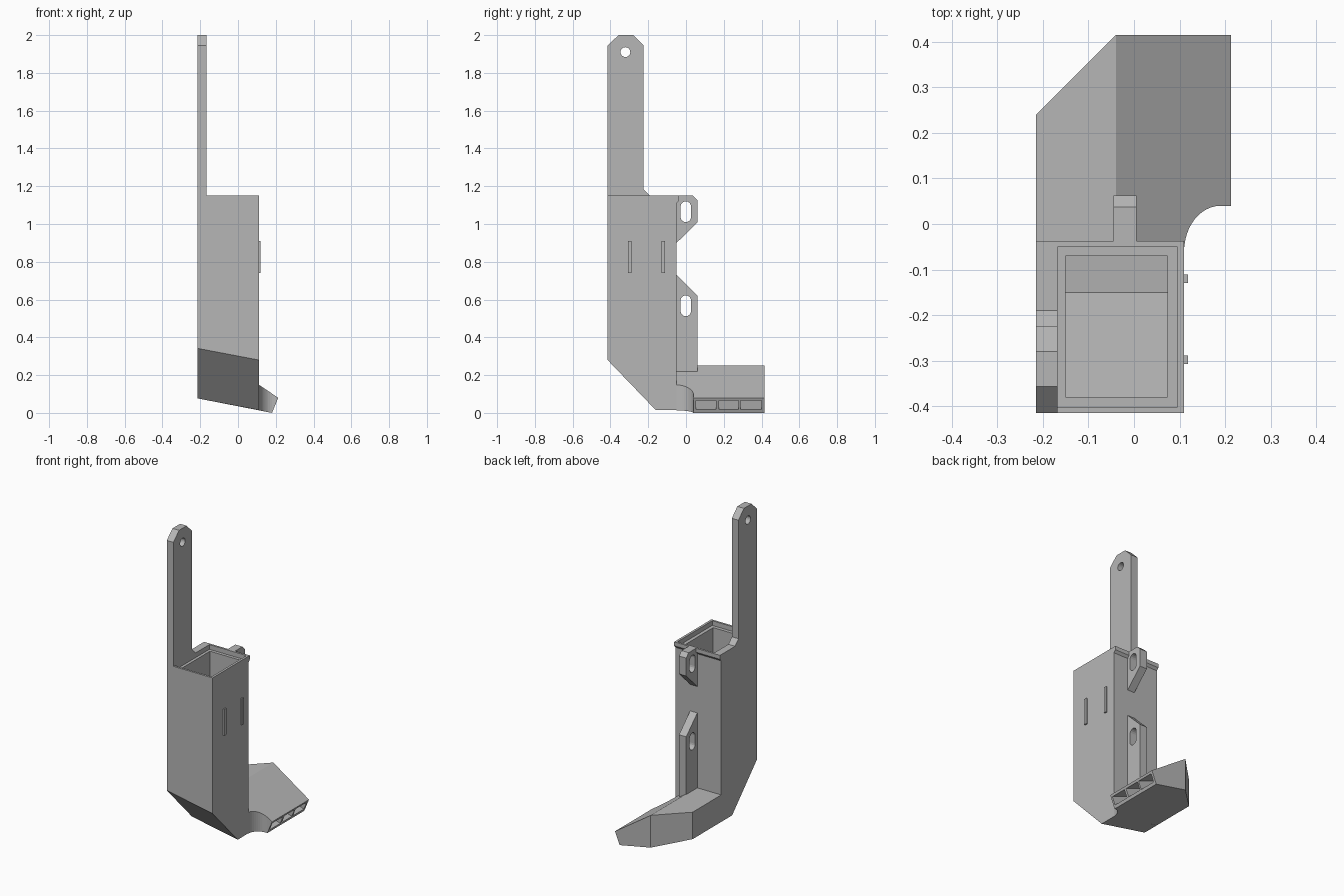
import bpy, bmesh, math
from mathutils import Vector

if "Cube" in bpy.data.objects:
    bpy.data.objects.remove(bpy.data.objects["Cube"], do_unlink=True)

grey = bpy.data.materials.new("plain grey")
grey.use_nodes = True
COLOUR = (0.47, 0.47, 0.47, 1)
grey.diffuse_color = COLOUR
grey.node_tree.nodes["Principled BSDF"].inputs["Base Color"].default_value = COLOUR


def prism(name, axis, outline, lo, hi, tilt=False):
    """Extrude a 2D outline along an axis; tilt leans the low end sideways."""
    place = {"x": lambda a, b, t: (t, a, b),
             "y": lambda a, b, t: (a, t, b),
             "z": lambda a, b, t: (a, b, t)}[axis]
    bm = bmesh.new()
    face = bm.faces.new([bm.verts.new(place(a, b, lo)) for a, b in outline])
    grown = bmesh.ops.extrude_face_region(bm, geom=[face])["geom"]
    moved = [v for v in grown if isinstance(v, bmesh.types.BMVert)]
    bmesh.ops.translate(bm, verts=moved, vec=Vector(place(0, 0, hi - lo)))
    if tilt:
        for v in bm.verts:
            if v.co.z < 0.5:
                v.co.z += 0.19 * (0.11 - v.co.x)
    bmesh.ops.recalc_face_normals(bm, faces=bm.faces)
    mesh = bpy.data.meshes.new(name)
    bm.to_mesh(mesh)
    bm.free()
    mesh.materials.append(grey)
    ob = bpy.data.objects.new(name, mesh)
    bpy.context.collection.objects.link(ob)
    return ob


def combine(ob, tool, operation="DIFFERENCE"):
    """Apply a boolean and discard the tool object."""
    mod = ob.modifiers.new("cut", "BOOLEAN")
    mod.operation, mod.solver, mod.object = operation, "EXACT", tool
    bpy.context.view_layer.update()
    graph = bpy.context.evaluated_depsgraph_get()
    result = bpy.data.meshes.new_from_object(ob.evaluated_get(graph))
    ob.modifiers.clear()
    ob.data = result
    bpy.data.objects.remove(tool, do_unlink=True)


def rect(a0, a1, b0, b1):
    return [(a0, b0), (a1, b0), (a1, b1), (a0, b1)]


def slot(cy, z0, z1, r, n=8):
    """Rounded upright slot outline."""
    top = [(cy + r * math.cos(math.pi * i / n), z1 - r + r * math.sin(math.pi * i / n))
           for i in range(n + 1)]
    low = [(cy - r * math.cos(math.pi * i / n), z0 + r - r * math.sin(math.pi * i / n))
           for i in range(n + 1)]
    return top + low


LEFT, RIGHT, FRONT, BACK, TOP = -0.215, 0.11, -0.415, -0.05, 1.15

# Hollow holder with a leaning, chamfered bottom
holder = prism("holder", "x", [(FRONT, TOP), (FRONT, 0.28), (-0.16, 0.015),
                               (BACK, 0.015), (BACK, 1.11), (-0.037, 1.125),
                               (-0.037, TOP)], LEFT, RIGHT, tilt=True)
combine(holder, prism("cavity", "x", [(-0.38, 1.3), (-0.38, 0.295), (-0.15, 0.055),
                                      (-0.07, 0.055), (-0.07, 1.3)],
                      -0.15, 0.073, tilt=True))
combine(holder, prism("rim_recess", "z", rect(-0.168, 0.095, -0.402, BACK), 1.12, 1.3))

# Tall strap with clipped top, small foot gusset and a hole
strap = prism("strap", "x", [(FRONT, TOP), (-0.19, TOP), (-0.225, 1.185), (-0.225, 1.945),
                             (-0.28, 2), (-0.357, 2), (FRONT, 1.945)], LEFT, -0.168)
hole = [(-0.321 + 0.026 * math.cos(math.tau * i / 24), 1.91 + 0.026 * math.sin(math.tau * i / 24))
        for i in range(24)]
combine(strap, prism("strap_hole", "x", hole, -0.3, 0))

# Foot: side profile trimmed by its plan outline with a concave corner
foot = prism("foot", "y", [(LEFT, 0.25), (-0.04, 0.25), (0.213, 0.08), (0.18, 0.0),
                           (LEFT, 0.077)], BACK, 0.415)
arc = [(0.19 - 0.08 * math.cos(math.pi * i / 24), -0.06 + 0.1 * math.sin(math.pi * i / 24))
       for i in range(12, -1, -1)]
combine(foot, prism("foot_plan", "z",
                    [(LEFT, -0.2), (LEFT, 0.24), (-0.04, 0.415), (0.3, 0.415), (0.3, 0.04)]
                    + arc + [(RIGHT, -0.2)], -0.5, 0.5), "INTERSECT")

# Three pockets in the foot's end face
for y0, y1 in ((0.052, 0.16), (0.175, 0.277), (0.288, 0.4)):
    combine(foot, prism("pocket", "y", [(0.234, 0.056), (0.214, 0.008),
                                        (0.05, 0.07), (0.07, 0.118)], y0, y1))

# Slotted ears on the back
upper_ear = prism("upper_ear", "x", [(BACK, 0.9), (0.062, 1.01), (0.062, 1.125),
                                     (0.037, TOP), (BACK, TOP)], -0.045, 0.006)
lower_ear = prism("lower_ear", "x", [(BACK, 0.15), (0.062, 0.15), (0.062, 0.62),
                                     (BACK, 0.73)], -0.045, 0.006)
for ear, z0 in ((upper_ear, 1.01), (lower_ear, 0.512)):
    combine(ear, prism("ear_slot", "x", slot(-0.001, z0, z0 + 0.11, 0.028), -0.2, 0.2))

# Raised ridges on the side
for label, y in (("front", -0.298), ("rear", -0.12)):
    prism(label + "_ridge", "x", rect(y - 0.009, y + 0.009, 0.74, 0.91), 0.10, 0.119)
